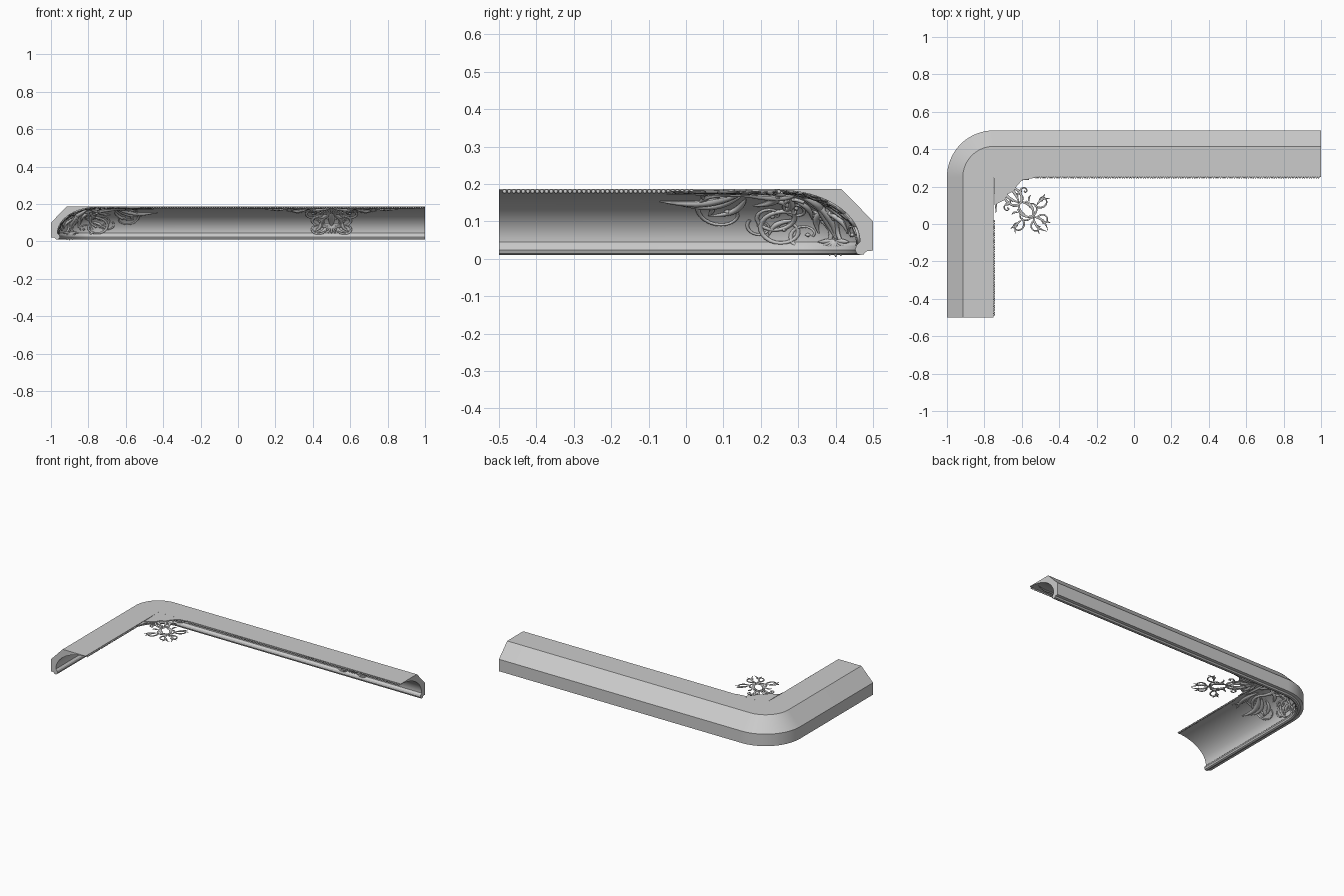
import bpy, bmesh
from math import sin, cos, pi, atan2, hypot
from mathutils import Vector

CX, CY = -0.75, 0.25           # centre of the rounded corner
V = 0.28                       # nominal width of the cove surface
TOP = 0.187


def finish(bm, name, angle=0.6):
    bmesh.ops.remove_doubles(bm, verts=bm.verts, dist=0.00005)
    bmesh.ops.recalc_face_normals(bm, faces=bm.faces)
    me = bpy.data.meshes.new(name)
    bm.to_mesh(me)
    bm.free()
    ob = bpy.data.objects.new(name, me)
    bpy.context.collection.objects.link(ob)
    bpy.ops.object.select_all(action='DESELECT')
    ob.select_set(True)
    bpy.context.view_layer.objects.active = ob
    bpy.ops.object.shade_smooth_by_angle(angle=angle)
    return ob


# --- surface maps: (u along, v across, h height) -> 3D point ---
def cove(u, v, h):
    t = v / V * pi / 2
    if t < pi / 2:
        d, z = 0.25 - (0.215 - h) * sin(t), 0.045 + (0.138 - h) * cos(t)
    else:
        d, z = 0.035 + h, 0.045 - (v - V) * 0.8
    r = 0.25 - d
    if u >= 0:
        return Vector((CX + u, CY + r, z))
    a = pi / 2 - u / 0.15 * pi / 4
    return Vector((CX + r * cos(a), CY + r * sin(a), z))


def ceiling(a, b, h):
    return Vector((CX + a, CY + b, 0.181 - h))


def across_diagonal(f):
    def g(u, v, h):
        p = f(u, v, h)
        return Vector((CX - (p.y - CY), CY - (p.x - CX), p.z))
    return g


# --- ornament pieces: raised strips laid on a surface map ---
def strip(bm, f, pts, widths, thick=0.75, n=8):
    rings = []
    for i, (u, v) in enumerate(pts):
        p, q = pts[max(i - 1, 0)], pts[min(i + 1, len(pts) - 1)]
        du, dv = q[0] - p[0], q[1] - p[1]
        m = hypot(du, dv) or 1
        w = widths[i]
        ring = []
        for k in range(n):
            c, s = cos(2 * pi * k / n), sin(2 * pi * k / n)
            ring.append(bm.verts.new(f(u - dv / m * w * c, v + du / m * w * c,
                                       0.002 + w * thick * (s + 0.4))))
        rings.append(ring)
    for a, b in zip(rings, rings[1:]):
        for k in range(n):
            bm.faces.new((a[k], a[k - 1], b[k - 1], b[k]))
    bm.faces.new(rings[0])
    bm.faces.new(rings[-1])


def leaf(bm, f, u0, v0, u1, v1, bend, w):
    n = 10
    du, dv = u1 - u0, v1 - v0
    pts, ws = [], []
    for i in range(n + 1):
        t = i / n
        o = bend * sin(pi * t)
        pts.append((u0 + du * t - dv * o, v0 + dv * t + du * o))
        ws.append(w * (0.15 + 0.85 * sin(pi * t ** 0.8)))
    strip(bm, f, pts, ws)


def scroll(bm, f, u0, v0, cu, cv, turns, w):
    a0, r0 = atan2(v0 - cv, u0 - cu), hypot(u0 - cu, v0 - cv)
    n = int(20 * abs(turns)) + 4
    pts, ws = [], []
    for i in range(n + 1):
        t = i / n
        r = r0 * (1 - 0.82 * t)
        a = a0 + 2 * pi * turns * t
        pts.append((cu + r * cos(a), cv + r * sin(a)))
        ws.append(w * (1 - 0.55 * t))
    strip(bm, f, pts, ws)
    leaf(bm, f, cu - w, cv, cu + w, cv, 0, w)


def fan(bm, f, u, v, r, a0, a1, n, w):
    for i in range(n):
        a = a0 + (a1 - a0) * i / (n - 1)
        leaf(bm, f, u, v, u + r * cos(a), v + r * sin(a), 0, w)


def ornament(name, maps, scrolls, leaves, fans=()):
    bm = bmesh.new()
    for f in maps:
        for s in scrolls:
            scroll(bm, f, *s)
        for s in leaves:
            leaf(bm, f, *s)
        for s in fans:
            fan(bm, f, *s)
    return finish(bm, name, 1.0)


# --- cove moulding body: profile swept round the corner ---
prof = [(0, 0.1), (0, 0.022), (0.018, 0.02), (0.025, 0.012), (0.035, 0.01),
        (0.044, 0.014), (0.048, 0.024), (0.045, 0.035), (0.037, 0.043)]
prof += [(0.25 - 0.215 * cos(i / 20 * pi / 2), 0.045 + 0.138 * sin(i / 20 * pi / 2))
         for i in range(21)]
prof += [(0.25, TOP), (0.085, TOP)]
stations = [(1 - CX, 0, 0, 1)]
stations += [(0, 0, cos(pi / 2 + i / 24 * pi / 2), sin(pi / 2 + i / 24 * pi / 2))
             for i in range(25)]
stations.append((0, -0.5 - CY, -1, 0))
bm = bmesh.new()
rings = [[bm.verts.new((CX + x + nx * (0.2502 - d), CY + y + ny * (0.2502 - d), z))
          for d, z in prof] for x, y, nx, ny in stations]
for a, b in zip(rings, rings[1:]):
    for k in range(len(prof)):
        bm.faces.new((a[k], a[k - 1], b[k - 1], b[k]))
bm.faces.new(rings[0])
bm.faces.new(rings[-1])
finish(bm, "cove_moulding", 0.5)

# --- flat plate filling the inner corner ---
bm = bmesh.new()
out = [(0, 0), (0.005, -0.15), (0.03, -0.135), (0.06, -0.12), (0.075, -0.09),
       (0.105, -0.075), (0.125, -0.045), (0.155, -0.012), (0.22, -0.004), (0.22, 0)]
face = bm.faces.new([bm.verts.new((CX + a, CY + b, TOP)) for a, b in out])
ext = bmesh.ops.extrude_face_region(bm, geom=[face])
bmesh.ops.translate(bm, vec=(0, 0, -0.006),
                    verts=[e for e in ext['geom'] if isinstance(e, bmesh.types.BMVert)])
finish(bm, "corner_plate")

# --- beaded lip on both arms ---
bm = bmesh.new()
step = 0.0125
beads = [(-0.525 + i * step, 0.249) for i in range(122)]
beads += [(-0.749, 0.015 - i * step) for i in range(41)]
for x, y in beads:
    r = bmesh.ops.create_icosphere(bm, subdivisions=1, radius=0.0062)
    bmesh.ops.translate(bm, verts=r['verts'], vec=(x, y, 0.1795))
finish(bm, "bead_row", 1.2)

# --- corner carving on the cove, mirrored across the diagonal ---
ornament("corner_carving", (cove, across_diagonal(cove)), [
    (0.06, 0.08, 0.14, 0.165, 0.9, 0.008), (0.02, 0.11, 0.02, 0.185, -1.3, 0.008),
    (-0.05, 0.17, -0.01, 0.235, 1.3, 0.008), (-0.12, 0.2, -0.07, 0.255, -1.2, 0.007),
    (-0.1, 0.12, -0.055, 0.15, 1.3, 0.007), (0.2, 0.06, 0.165, 0.085, 1.2, 0.006),
    (0.08, 0.2, 0.05, 0.225, 1.1, 0.005)], [
    (-0.1, 0.07, 0.13, 0.05, 0.12, 0.011), (0.08, 0.045, 0.3, 0.06, -0.1, 0.01),
    (0.1, 0.06, 0.32, 0.115, 0.15, 0.014), (0.1, 0.075, 0.27, 0.135, 0.2, 0.011),
    (0.13, 0.03, 0.29, 0.025, 0.1, 0.008), (0.09, 0.1, 0.19, 0.185, 0.2, 0.01),
    (0.19, 0.185, 0.205, 0.13, -0.3, 0.007), (0.0, 0.06, 0.07, 0.14, 0.2, 0.012),
    (-0.05, 0.08, 0.0, 0.17, 0.2, 0.012), (-0.15, 0.07, -0.11, 0.19, 0.2, 0.014),
    (-0.15, 0.16, -0.1, 0.25, -0.2, 0.011), (-0.06, 0.1, -0.09, 0.2, 0.2, 0.01),
    (-0.08, 0.04, 0.06, 0.02, 0.1, 0.012), (0.0, 0.02, 0.16, 0.012, 0.0, 0.008),
    (-0.04, 0.2, 0.03, 0.26, -0.2, 0.009), (-0.15, 0.12, -0.15, 0.27, 0.05, 0.014)],
    [(-0.15, 0.275, 0.055, 0.1, 1.57, 5, 0.009),
     (-0.15, 0.2, 0.06, -1.57, -0.3, 4, 0.009)])

# --- open scrollwork reaching out from the corner below the ceiling ---
ornament("ceiling_scrollwork", (ceiling, across_diagonal(ceiling)), [
    (0.06, -0.06, 0.125, -0.1, 0.75, 0.007), (0.13, -0.17, 0.195, -0.16, 0.8, 0.006),
    (0.22, -0.15, 0.255, -0.125, 0.9, 0.005), (0.15, -0.1, 0.165, -0.075, -0.9, 0.005),
    (0.23, -0.22, 0.265, -0.23, -0.9, 0.005)], [
    (0.03, -0.03, 0.14, -0.15, 0.15, 0.009), (0.13, -0.14, 0.21, -0.22, -0.2, 0.007),
    (0.2, -0.21, 0.29, -0.285, 0.2, 0.006), (0.23, -0.15, 0.3, -0.115, 0.2, 0.006),
    (0.12, -0.09, 0.15, -0.055, -0.2, 0.007), (0.26, -0.25, 0.305, -0.245, 0.2, 0.005),
    (0.26, -0.13, 0.275, -0.09, 0.1, 0.005), (0.05, -0.03, 0.13, -0.04, 0.15, 0.009),
    (0.19, -0.13, 0.2, -0.095, 0.2, 0.005), (0.02, -0.01, 0.19, -0.012, 0.0, 0.008)])


# --- centre carving of the long arm, mirrored about its middle ---
def mid(side):
    return lambda u, v, h: cove(1.25 + side * u, v, h)


ornament("centre_carving", (mid(1), mid(-1)), [
    (0.05, 0.1, 0.1, 0.125, -1.2, 0.008), (0.02, 0.17, 0.065, 0.195, 1.3, 0.008),
    (0.03, 0.24, 0.075, 0.25, -1.2, 0.007), (0.14, 0.05, 0.175, 0.085, 1.2, 0.006),
    (0.26, 0.035, 0.285, 0.065, 1.1, 0.005), (0.1, 0.15, 0.085, 0.17, -1.0, 0.005)], [
    (0, 0.03, 0.15, 0.05, 0.15, 0.012), (0.1, 0.04, 0.27, 0.035, -0.1, 0.009),
    (0.12, 0.05, 0.24, 0.09, 0.15, 0.01), (0.22, 0.04, 0.37, 0.05, 0.15, 0.008),
    (0.24, 0.02, 0.42, 0.02, 0.05, 0.007), (0.34, 0.035, 0.48, 0.045, -0.1, 0.006),
    (0.02, 0.015, 0.24, 0.015, 0, 0.009), (0.02, 0.08, 0.14, 0.11, -0.2, 0.011),
    (0.01, 0.1, 0.1, 0.17, 0.2, 0.012), (0.0, 0.13, 0.05, 0.24, -0.2, 0.012),
    (0.06, 0.19, 0.1, 0.275, 0.2, 0.009), (0.02, 0.22, 0.09, 0.28, 0.2, 0.008),
    (0, 0.1, 0.0, 0.24, 0.03, 0.014)],
    [(0, 0.22, 0.065, 0.1, 1.57, 6, 0.009),
     (0, 0.12, 0.085, -1.57, -0.2, 6, 0.011)])
